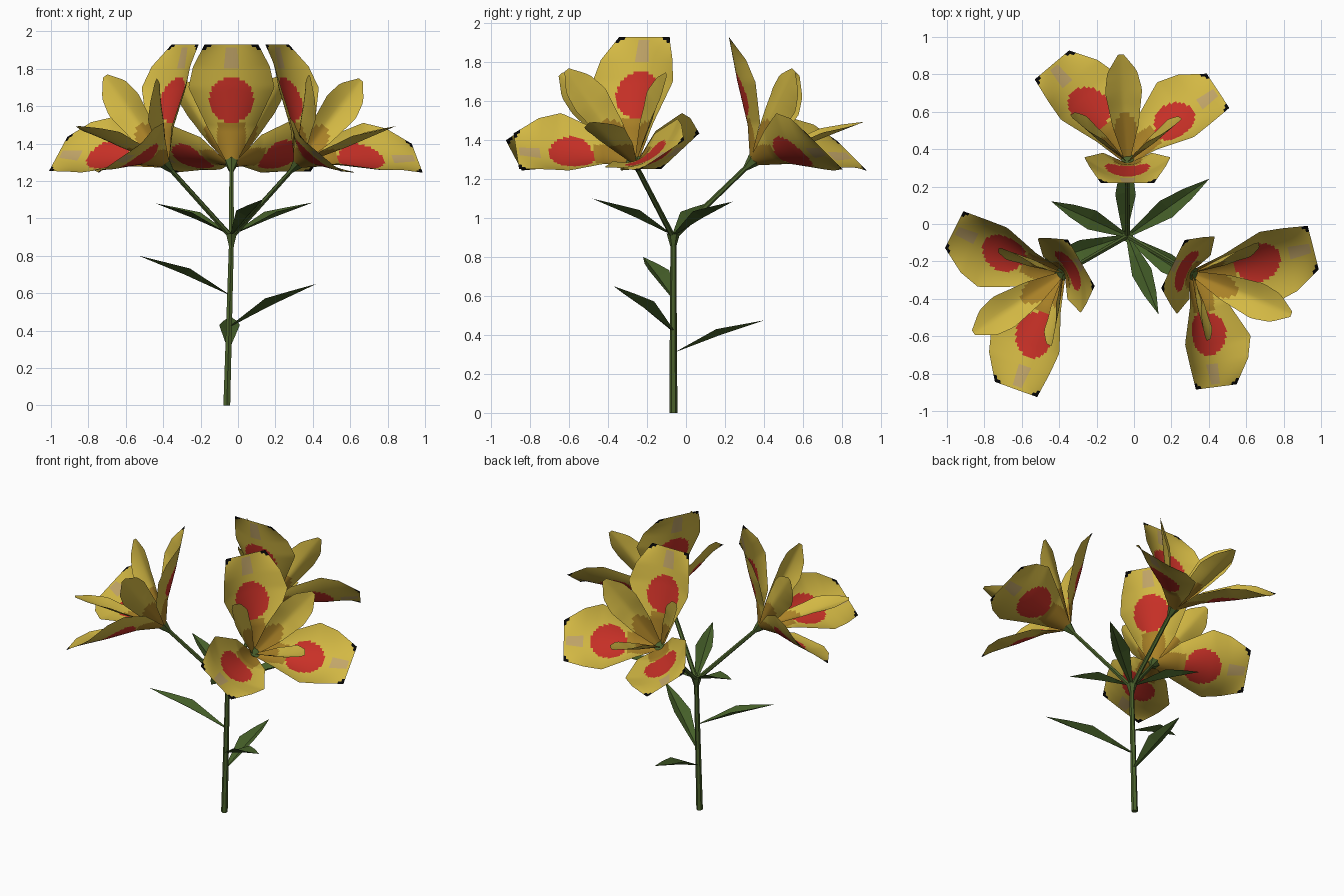
import bpy, bmesh, math
from mathutils import Vector, Matrix

if "Cube" in bpy.data.objects:
    bpy.data.objects.remove(bpy.data.objects["Cube"])


def material(name, rgb):
    m = bpy.data.materials.new(name)
    m.diffuse_color = (*rgb, 1)
    m.use_nodes = True
    m.node_tree.nodes["Principled BSDF"].inputs["Base Color"].default_value = m.diffuse_color
    return m


GREEN = material("leaf green", (0.06, 0.115, 0.022))
STEM = material("stem green", (0.07, 0.12, 0.025))
YELLOW = material("petal yellow", (0.65, 0.48, 0.057))
RED = material("blotch red", (0.58, 0.03, 0.02))
BROWN = material("throat brown", (0.40, 0.22, 0.02))
TAN = material("tip tan", (0.54, 0.38, 0.14))
BLACK = material("corner black", (0.002, 0.002, 0.002))
PETAL_MATS = [YELLOW, RED, BROWN, TAN, BLACK]


def finish(bm, name, mats, smooth):
    me = bpy.data.meshes.new(name)
    for f in bm.faces:
        f.smooth = smooth
    bm.to_mesh(me)
    bm.free()
    for m in mats:
        me.materials.append(m)
    ob = bpy.data.objects.new(name, me)
    bpy.context.collection.objects.link(ob)
    return ob


def lerp(table, t):
    for (a, va), (b, vb) in zip(table, table[1:]):
        if t <= b:
            return va + (vb - va) * (t - a) / (b - a)
    return table[-1][1]


def rod(name, p, q, r1, r2, sides=6):
    p, q = Vector(p), Vector(q)
    d = q - p
    rot = Vector((0, 0, 1)).rotation_difference(d).to_matrix().to_4x4()
    bm = bmesh.new()
    bmesh.ops.create_cone(bm, cap_ends=True, segments=sides, radius1=r1, radius2=r2,
                          depth=d.length, matrix=Matrix.Translation((p + q) / 2) @ rot)
    return finish(bm, name, [STEM], False)


def blade(name, base, d, up, length, width, cup, bow, nu, nv, mats, rule, power, smooth):
    """Thin curved sheet: width, cup depth and midline bow follow profiles along its length."""
    n = (up - d * up.dot(d)).normalized()
    side = d.cross(n)
    bm = bmesh.new()
    rows = []
    for i in range(nu + 1):
        t = i / nu
        row = []
        for j in range(nv + 1):
            s = 2 * j / nv - 1
            lift = lerp(cup, t) * abs(s) ** power + lerp(bow, t)
            row.append(bm.verts.new(base + d * length * t + side * lerp(width, t) * s + n * lift))
        rows.append(row)
    for i in range(nu):
        for j in range(nv):
            f = bm.faces.new((rows[i][j], rows[i + 1][j], rows[i + 1][j + 1], rows[i][j + 1]))
            t, s = (i + .5) / nu, (2 * j + 1) / nv - 1
            f.material_index = rule(t, s, s * lerp(width, t))
    return finish(bm, name, mats, smooth)


# colour rules: t along the petal, s across (-1..1), x real offset from the midline
def broad_rule(t, s, x):
    if ((t - .54) / .19) ** 2 + (x / .12) ** 2 < 1:
        return 1
    if t < .36 and abs(x) < .075:
        return 2
    if (1 - t) * .65 + (1 - abs(s)) * .135 < .045:
        return 4
    if .8 < t < .97 and abs(x) < .035:
        return 3
    return 0


def narrow_rule(t, s, x):
    return 2 if t < .46 - .15 * s * s else 0


def plain(t, s, x):
    return 0


BROAD = [(0, .015), (.3, .13), (.62, .23), (.8, .205), (1, .143)]
BROAD_CUP = [(0, 0), (.3, .065), (.62, .09), (.8, .065), (1, 0)]
BROAD_BOW = [(0, 0), (.3, .02), (.65, .005), (1, 0)]
NARROW = [(0, .012), (.35, .07), (.68, .10), (.85, .08), (1, .015)]
NARROW_CUP = [(0, 0), (.35, .03), (.65, .04), (1, 0)]
NARROW_BOW = [(0, 0), (.5, -.008), (1, 0)]
LEAF = [(0, .008), (.25, .032), (.5, .055), (.75, .035), (1, .001)]
LEAF_CUP = [(0, 0), (.5, .035), (1, 0)]
LEAF_BOW = [(0, 0), (.5, .005), (1, 0)]
# per petal: turn around the flower axis, opening angle, length
BROAD_SET = [(0, 54.6, .66), (115, 59.5, .62), (230, 53, .66)]
NARROW_SET = [(57, 34, .60), (188, 25, .615), (297, 34, .60)]

# stem and hub
hub = Vector((-.035, -.065, .91))
rod("main_stem", (-.06, -.065, 0), hub - Vector((0, 0, .03)), .021, .015)
rod("hub", hub - Vector((.001, 0, .06)), hub + Vector((0, 0, .01)), .014, .034)


def heading(az):
    return Vector((math.cos(math.radians(az)), math.sin(math.radians(az)), 0))


# three flowers a third of a circle apart: branch heading, flower heading, size
c45 = math.sqrt(.5)
z = Vector((0, 0, 1))
for k, (az, face, size) in enumerate(((90, 90, 1), (210, 210, 1.02), (330, 334, 1.01)), 1):
    h = heading(face)
    axis, u = (h + z) * c45, (z - h) * c45
    v = axis.cross(u)
    base = hub + heading(az) * .395 + z * .37

    def direction(turn, opening):
        p, o = math.radians(turn), math.radians(opening)
        return axis * math.cos(o) + (u * math.cos(p) + v * math.sin(p)) * math.sin(o)

    rod(f"branch_{k}", hub - z * .01, base, .015, .013)
    rod(f"receptacle_{k}", base - axis * .035, base + axis * .03, .014, .038)
    for i, (turn, opening, length) in enumerate(BROAD_SET, 1):
        grow = 1 if i == 1 else size
        blade(f"broad_petal_{k}_{i}", base, direction(turn, opening), axis, length * grow, BROAD,
              BROAD_CUP, BROAD_BOW, 40, 30, PETAL_MATS, broad_rule, 2, True)
    for i, (turn, opening, length) in enumerate(NARROW_SET, 1):
        blade(f"narrow_petal_{k}_{i}", base, direction(turn, opening), axis, length, NARROW,
              NARROW_CUP, NARROW_BOW, 24, 12, PETAL_MATS, narrow_rule, 1.4, True)

# leaves: start and tip points
leaves = [
    ((-.045, -.065, .59), (-.53, -.22, .80)),
    ((-.045, -.065, .42), (.42, -.37, .65)),
    ((-.05, -.06, .31), (-.04, .40, .475)),
    (hub, (.40, .24, 1.085)),
    (hub, (-.44, .12, 1.08)),
    (hub, (.13, -.48, 1.10)),
]
for i, (a, b) in enumerate(leaves, 1):
    a, b = Vector(a), Vector(b)
    d = b - a
    blade(f"leaf_{i}", a, d.normalized(), z, d.length, LEAF, LEAF_CUP, LEAF_BOW,
          4, 2, [GREEN], plain, 1, False)
